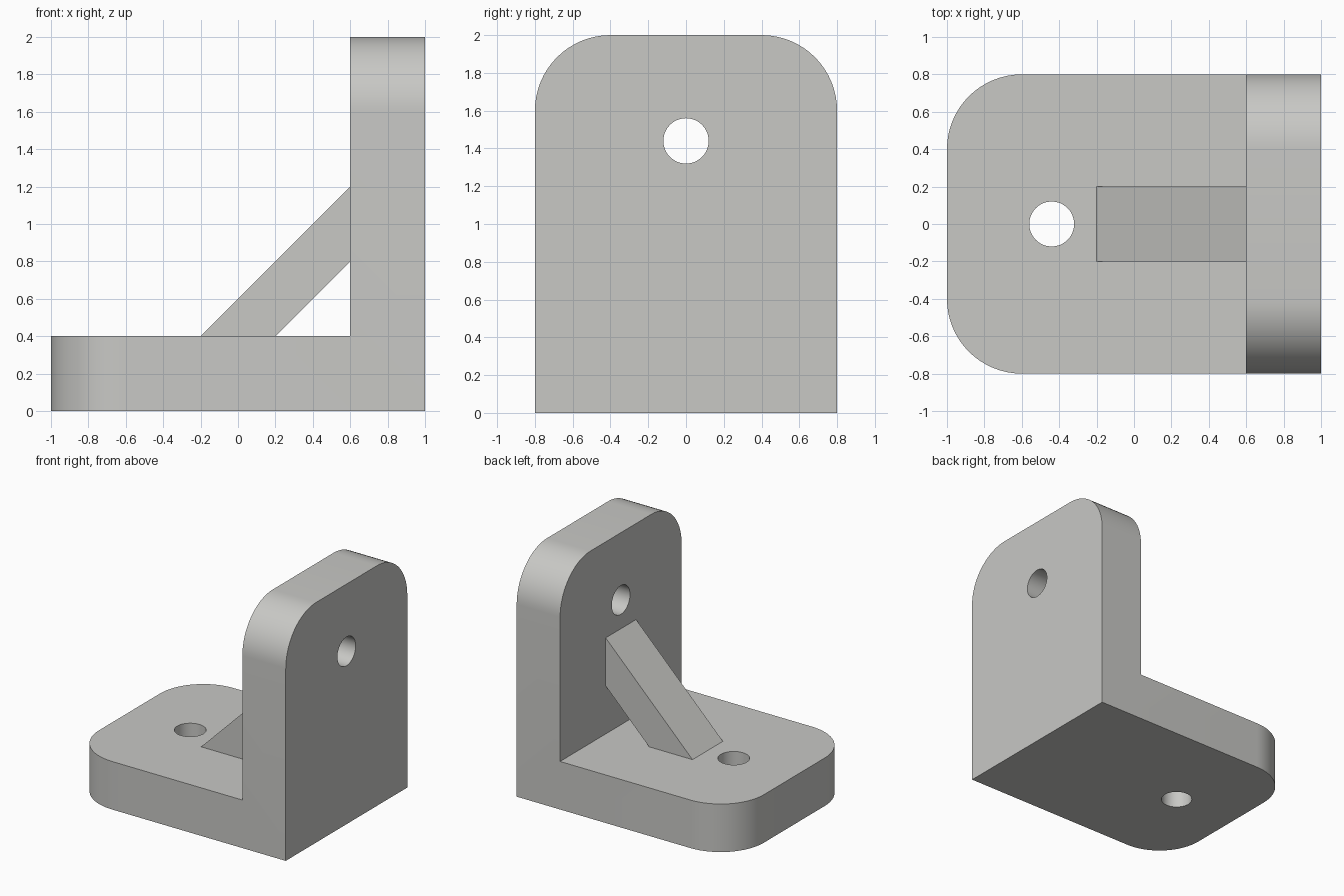
import bpy, bmesh, math

if "Cube" in bpy.data.objects:
    bpy.data.objects.remove(bpy.data.objects["Cube"])

grey = bpy.data.materials.new("light grey")
grey.diffuse_color = (0.58, 0.58, 0.56, 1)
grey.use_nodes = True
grey.node_tree.nodes["Principled BSDF"].inputs["Base Color"].default_value = grey.diffuse_color


def prism(name, profile, half_width):
    """Extrude an x-z profile along y, centred on y = 0."""
    bm = bmesh.new()
    face = bm.faces.new([bm.verts.new((x, -half_width, z)) for x, z in profile])
    out = bmesh.ops.extrude_face_region(bm, geom=[face])
    moved = [v for v in out["geom"] if isinstance(v, bmesh.types.BMVert)]
    bmesh.ops.translate(bm, verts=moved, vec=(0, 2 * half_width, 0))
    bmesh.ops.recalc_face_normals(bm, faces=bm.faces[:])
    mesh = bpy.data.meshes.new(name)
    bm.to_mesh(mesh)
    bm.free()
    obj = bpy.data.objects.new(name, mesh)
    bpy.context.collection.objects.link(obj)
    mesh.materials.append(grey)
    return obj


def combine(target, tool, operation):
    """Apply a boolean and remove the tool object."""
    mod = target.modifiers.new(operation, 'BOOLEAN')
    mod.operation, mod.object, mod.solver = operation, tool, 'EXACT'
    bpy.ops.object.select_all(action='DESELECT')
    bpy.context.view_layer.objects.active = target
    target.select_set(True)
    bpy.ops.object.modifier_apply(modifier=mod.name)
    bpy.data.objects.remove(tool)


# L-shaped body: base plate and upright plate
bracket = prism("angle_bracket", [(-1, 0), (1, 0), (1, 2), (0.6, 2), (0.6, 0.4), (-1, 0.4)], 0.8)

# Round the free corners of both plates
bm = bmesh.new()
bm.from_mesh(bracket.data)
corners = [e for e in bm.edges
           if abs(e.verts[0].co.y - e.verts[1].co.y) < 1e-4
           and (all(v.co.x < -0.99 for v in e.verts) or all(v.co.z > 1.99 for v in e.verts))]
bmesh.ops.bevel(bm, geom=corners, offset=0.4, offset_type='OFFSET', segments=16,
                profile=0.5, affect='EDGES')
bm.to_mesh(bracket.data)
bm.free()

# Diagonal brace, its ends sunk into the plates before joining
brace = prism("brace", [(-0.3, 0.3), (0.1, 0.3), (0.7, 0.9), (0.7, 1.3)], 0.2)
combine(bracket, brace, 'UNION')

# Bolt holes through the base and the upright
for location, rotation in (((-0.44, 0, 0.2), (0, 0, 0)),
                           ((0.8, 0, 1.44), (0, math.pi / 2, 0))):
    bpy.ops.mesh.primitive_cylinder_add(vertices=48, radius=0.12, depth=0.6,
                                        location=location, rotation=rotation)
    cutter = bpy.context.object
    cutter.name = "hole_cutter"
    cutter.hide_render = True
    cutter.data.materials.append(grey)
    combine(bracket, cutter, 'DIFFERENCE')

bpy.ops.object.shade_smooth_by_angle(angle=math.radians(30))
